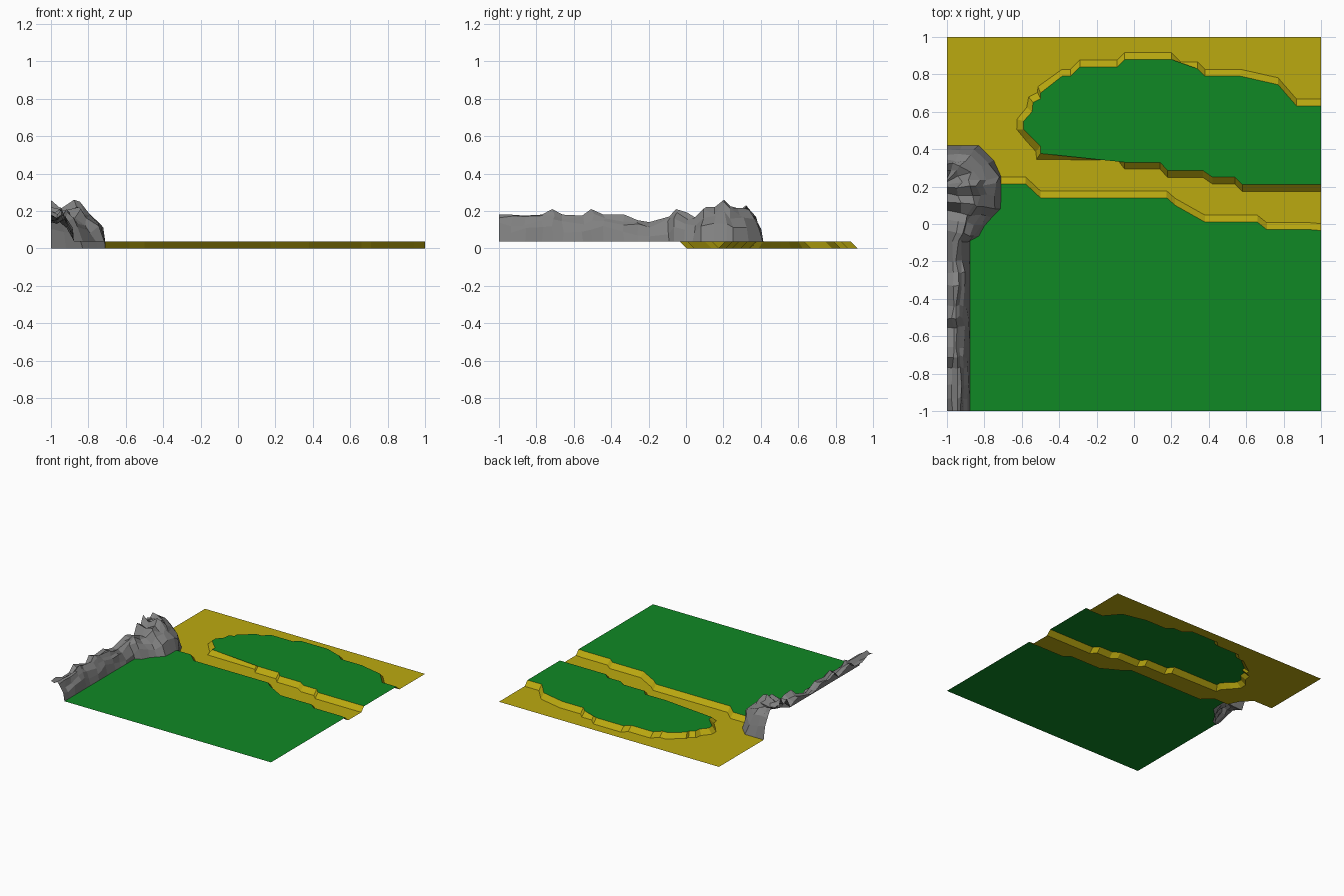
import bpy, bmesh, math, random
from mathutils import Vector

if "Cube" in bpy.data.objects:
    bpy.data.objects.remove(bpy.data.objects["Cube"])

random.seed(4)
TOP = 0.037   # height of the grass plateaus
BANK = 0.037  # width of the sloping banks


def material(name, rgb):
    m = bpy.data.materials.new(name)
    m.diffuse_color = (*rgb, 1)
    m.use_nodes = True
    m.node_tree.nodes["Principled BSDF"].inputs["Base Color"].default_value = m.diffuse_color
    return m


grass = material("grass_green", (0.005, 0.25, 0.018))
sand = material("sand_yellow", (0.50, 0.40, 0.005))
stone = material("stone_grey", (0.22, 0.22, 0.22))


def finish(name, bm, mat):
    """Turn every face upwards and store the mesh as an object."""
    bm.normal_update()
    for f in bm.faces:
        if f.normal.z < 0:
            f.normal_flip()
    me = bpy.data.meshes.new(name)
    bm.to_mesh(me)
    bm.free()
    me.materials.append(mat)
    ob = bpy.data.objects.new(name, me)
    bpy.context.collection.objects.link(ob)


def sheet(name, outline, z, mat):
    """Flat sheet bounded by an outline."""
    bm = bmesh.new()
    bm.faces.new([bm.verts.new((x, y, z)) for x, y in outline])
    bmesh.ops.triangulate(bm, faces=bm.faces[:])
    finish(name, bm, mat)


def lattice(name, rows, mat):
    """Surface spanned between equally long rows of points."""
    bm = bmesh.new()
    grid = [[bm.verts.new(p) for p in row] for row in rows]
    for a, b in zip(grid, grid[1:]):
        for i in range(len(a) - 1):
            bm.faces.new((a[i], a[i + 1], b[i + 1], b[i]))
    finish(name, bm, mat)


def bank(name, rim, base):
    lattice(name, [[(x, y, TOP) for x, y in rim], [(x, y, 0) for x, y in base]], sand)


# Tongue-shaped plateau: rim, and base pushed outwards from its spine
rim = [(1, .63), (.87, .63), (.77, .745), (.57, .79), (.38, .79), (.34, .83),
       (.25, .83), (.20, .88), (-.05, .88), (-.09, .84), (-.29, .84), (-.34, .79),
       (-.385, .79), (-.5, .70), (-.5, .67), (-.54, .65), (-.545, .60), (-.59, .55),
       (-.59, .505), (-.545, .46), (-.5, .415), (-.5, .377), (-.085, .377),
       (-.05, .33), (.14, .33), (.18, .285), (.37, .285), (.42, .25), (.54, .25),
       (.58, .21), (1, .21)]


def push_out(p):
    d = Vector((p[0] - max(p[0], -.42), p[1] - .5)).normalized() * BANK
    return (p[0] + d.x, p[1] + d.y)


base = [push_out(p) for p in rim]

# Footpath with a round end, cut into the plateau
centre = [(1, .32), (.88, .32), (.80, .40), (.45, .40), (.36, .485), (.25, .485),
          (.20, .53), (-.24, .53)]
path_end = [(-.33, .505), (-.42, .505), (-.455, .47), (-.5, .51), (-.5, .555),
            (-.455, .595), (-.42, .625), (-.375, .625), (-.335, .595), (-.33, .55)]
path = ([(x, y - .02) for x, y in centre] + path_end
        + [(x, y + .02) for x, y in reversed(centre)])

sheet("tongue_grass", rim + path, TOP, grass)
sheet("footpath", path, TOP, stone)
bank("tongue_bank", rim, base)

# Southern field edge
field_rim = [(-.71, .215), (-.58, .215), (-.50, .14), (.175, .14), (.22, .10),
             (.38, .01), (.66, .01), (.71, -.03), (.94, -.03), (1, -.035)]
field_base = [(x, y + BANK) for x, y in field_rim]
bank("field_bank", field_rim, field_base)

# Cliff stations: foot x, foot y, y where the ridge meets the west edge, height
ridge = [(-1, .18), (-.93, .18), (-.86, .175), (-.77, .18), (-.71, .21), (-.66, .18),
         (-.55, .175), (-.50, .21), (-.44, .18), (-.33, .18), (-.26, .15), (-.20, .14)]
stations = [(-.877, y, y, h) for y, h in ridge]
stations += [(-.877, -.09, -.09, .17), (-.83, -.065, -.04, .21), (-.80, -.01, .02, .19),
             (-.76, .035, .07, .165), (-.715, .08, .12, .22), (-.71, .15, .16, .22),
             (-.71, .215, .19, .26), (-.71, .215 + BANK, .21, .225),
             (-.75, .34, .22, .215), (-.83, .42, .23, .215), (-.92, .42, .235, .22),
             (-1, .42, .24, .23)]

foot = [(s[0], s[1]) for s in stations]
n_field = sum(1 for x, y in foot if y < .22)

sheet("south_field", foot[:n_field] + field_rim[1:] + [(1, -1)], TOP, grass)
sheet("sand_floor", foot[n_field:] + [(-1, 1), (1, 1)] + base
      + list(reversed(field_base[1:])), 0, sand)

# Rock cliff: an open faceted shell, rising steeply then levelling to the west edge
profile = [(0, 0), (.10, .45), (.28, .70), (.42, .88), (.55, 1), (.75, .88), (1, .94)]
rows = []
for i, (fx, fy, sy, h) in enumerate(stations):
    z0 = TOP if i < n_field else 0
    ends = i in (0, len(stations) - 1)
    row = []
    for t, f in profile:
        x, y = fx + (-1 - fx) * t, fy + (sy - fy) * t
        z = z0 + (h - z0) * f
        if t > 0 and not ends:
            y += random.uniform(-.008, .008)
            if f < 1:
                z = min(h, z + random.uniform(-.022, .018))
            if t < 1:
                x += random.uniform(-.07, .07) * abs(-1 - fx)
        row.append((x, y, z))
    rows.append(row)
lattice("rock_cliff", rows, stone)
